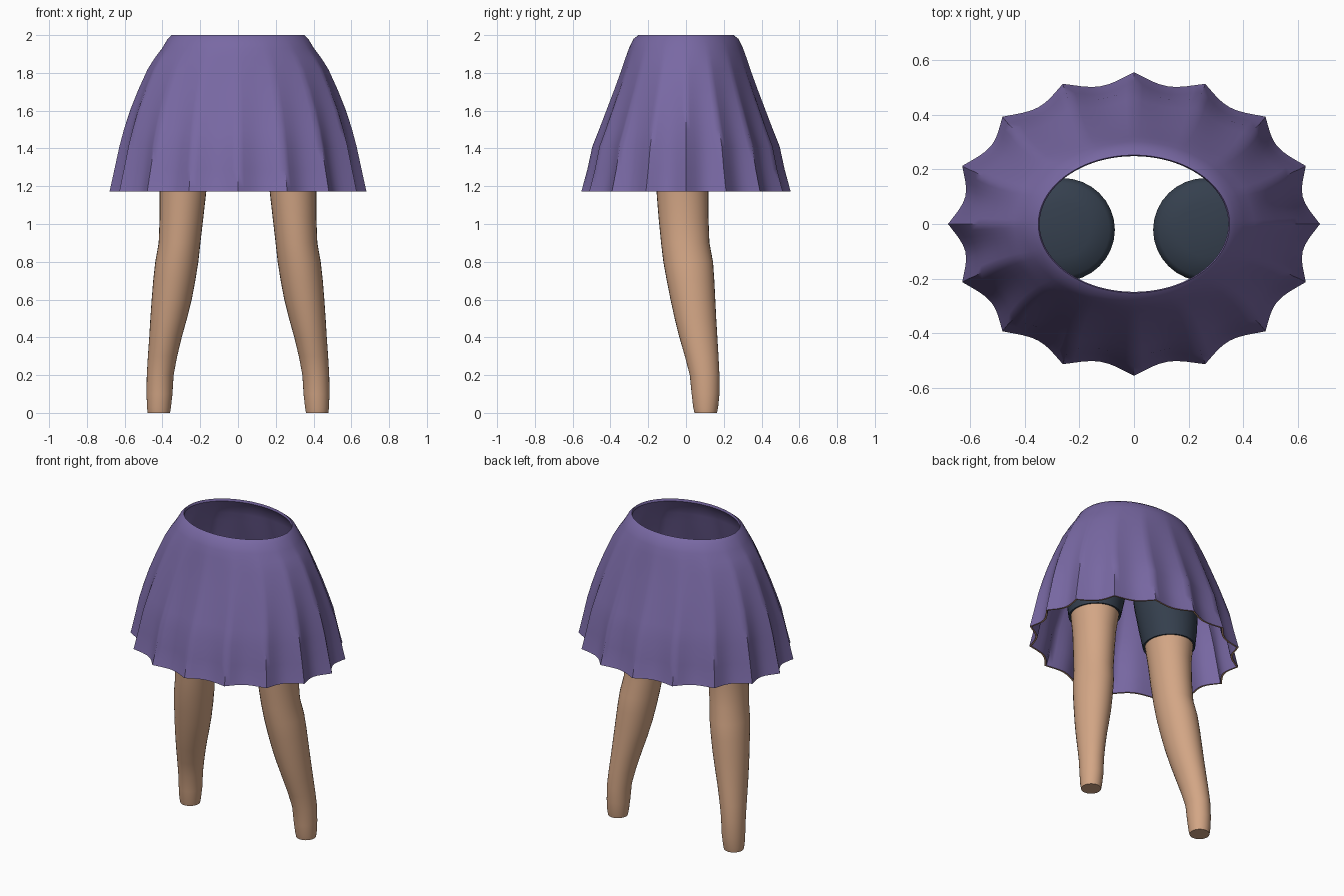
import bpy, bmesh, math

if "Cube" in bpy.data.objects:
    bpy.data.objects.remove(bpy.data.objects["Cube"])


def material(name, rgb):
    m = bpy.data.materials.new(name)
    m.diffuse_color = (*rgb, 1)
    m.use_nodes = True
    m.node_tree.nodes["Principled BSDF"].inputs["Base Color"].default_value = m.diffuse_color
    return m


PURPLE = material("purple cloth", (0.19, 0.14, 0.37))
SKIN = material("skin", (0.65, 0.38, 0.235))
NAVY = material("dark navy cloth", (0.035, 0.05, 0.075))


def loft(name, rings, mats, strip_mat=None, closed=False, caps=False, angle=40):
    """Skin a list of point rings, giving strips listed in strip_mat another material."""
    bm = bmesh.new()
    loops = [[bm.verts.new(p) for p in ring] for ring in rings]
    n, count = len(loops[0]), len(loops)
    for k in range(count if closed else count - 1):
        a, b = loops[k], loops[(k + 1) % count]
        for i in range(n):
            j = (i + 1) % n
            f = bm.faces.new((a[i], a[j], b[j], b[i]))
            f.material_index = (strip_mat or {}).get(k, 0)
    if caps:
        bm.faces.new(loops[0])
        bm.faces.new(loops[-1])
    bmesh.ops.recalc_face_normals(bm, faces=bm.faces)
    mesh = bpy.data.meshes.new(name)
    bm.to_mesh(mesh)
    bm.free()
    for m in mats:
        mesh.materials.append(m)
    ob = bpy.data.objects.new(name, mesh)
    bpy.context.collection.objects.link(ob)
    bpy.ops.object.select_all(action='DESELECT')
    ob.select_set(True)
    bpy.context.view_layer.objects.active = ob
    bpy.ops.object.shade_smooth_by_angle(angle=math.radians(angle))
    return ob


# Pleated skirt: half width, half depth, height
PLEATS, STEPS = 16, 8
outer = [(.350, .252, 2.0), (.372, .278, 1.98), (.402, .302, 1.93),
         (.440, .320, 1.88), (.478, .340, 1.82), (.528, .380, 1.71),
         (.572, .422, 1.60), (.604, .460, 1.50), (.628, .496, 1.41),
         (.654, .522, 1.29), (.676, .549, 1.19), (.680, .555, 1.172)]


def pleat_ring(rx, ry, z, inset=0.0):
    depth = .075 * max(0, min(1, (1.95 - z) / .70)) ** 0.9
    pts = []
    for i in range(PLEATS * STEPS):
        a = 2 * math.pi * i / (PLEATS * STEPS)
        f = 1 - depth * math.sin(math.pi * (i % STEPS) / STEPS)
        pts.append(((rx * f - inset) * math.cos(a), (ry * f - inset) * math.sin(a), z))
    return pts


rings = [pleat_ring(*p) for p in outer]
hem = len(rings) - 1
rings += [pleat_ring(*p, inset=.012) for p in reversed(outer[2:])]
rings.append(pleat_ring(.345, .248, 1.985))
loft("pleated_skirt", rings, [PURPLE, SKIN], {hem: 1}, closed=True, angle=50)


# Legs and shorts: x min, x max, y min, y max, height
leg = [(.360, .478, .045, .164, 0), (.355, .482, .038, .170, .03),
       (.347, .484, .030, .177, .10), (.341, .483, .020, .177, .20),
       (.322, .477, -.006, .172, .30), (.298, .470, -.035, .166, .40),
       (.270, .464, -.060, .160, .50), (.245, .457, -.082, .155, .60),
       (.226, .449, -.102, .150, .70), (.210, .438, -.120, .143, .80),
       (.199, .420, -.132, .124, .90), (.184, .415, -.145, .119, 1.03),
       (.168, .415, -.156, .119, 1.17), (.148, .426, -.168, .130, 1.29),
       (.100, .440, -.190, .150, 1.54)]
shorts = [(.150, .425, -.166, .128, 1.288), (.136, .438, -.181, .143, 1.285),
          (.110, .450, -.197, .157, 1.40), (.080, .455, -.208, .166, 1.53),
          (.070, .455, -.210, .168, 1.58), (.090, .435, -.190, .148, 1.602),
          (.160, .365, -.120, .078, 1.62), (.240, .285, -.043, .003, 1.625)]


def oval(x0, x1, y0, y1, z, side, n=32):
    cx, cy, rx, ry = (x0 + x1) / 2, (y0 + y1) / 2, (x1 - x0) / 2, (y1 - y0) / 2
    return [(side * (cx + rx * math.cos(2 * math.pi * i / n)),
             cy + ry * math.sin(2 * math.pi * i / n), z) for i in range(n)]


for side, label in ((1, "right"), (-1, "left")):
    loft(label + "_leg", [oval(*s, side) for s in leg], [SKIN], caps=True)
    loft(label + "_shorts_leg", [oval(*s, side) for s in shorts], [NAVY], caps=True, angle=60)
